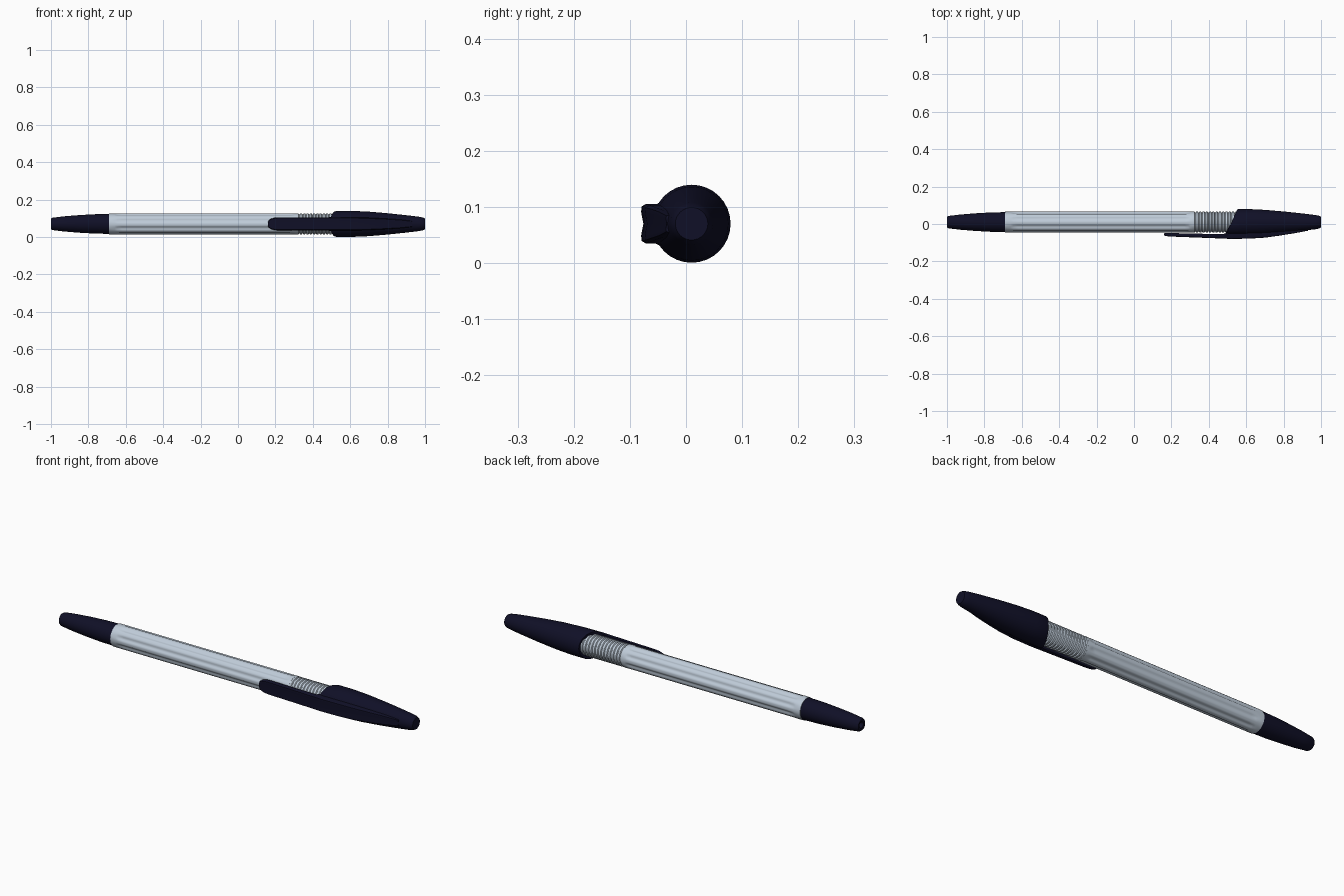
import bpy, bmesh, math

if "Cube" in bpy.data.objects:
    bpy.data.objects.remove(bpy.data.objects["Cube"])

CY, CZ = 0.01, 0.07   # pen axis


def material(name, col):
    m = bpy.data.materials.new(name)
    m.diffuse_color = (*col, 1)
    m.use_nodes = True
    m.node_tree.nodes["Principled BSDF"].inputs["Base Color"].default_value = m.diffuse_color
    return m


navy = material("dark navy plastic", (0.005, 0.005, 0.02))
grey = material("pale blue grey plastic", (0.52, 0.60, 0.69))


def loft(name, rings, mat, angle=35):
    """Skin a list of equal-length point rings and close both ends."""
    bm = bmesh.new()
    vr = [[bm.verts.new(p) for p in ring] for ring in rings]
    for a, b in zip(vr, vr[1:]):
        for i in range(len(a)):
            j = (i + 1) % len(a)
            bm.faces.new((a[i], a[j], b[j], b[i]))
    bm.faces.new(vr[0])
    bm.faces.new(vr[-1])
    bmesh.ops.recalc_face_normals(bm, faces=bm.faces)
    me = bpy.data.meshes.new(name)
    bm.to_mesh(me)
    bm.free()
    me.materials.append(mat)
    ob = bpy.data.objects.new(name, me)
    bpy.context.collection.objects.link(ob)
    bpy.ops.object.select_all(action='DESELECT')
    ob.select_set(True)
    bpy.context.view_layer.objects.active = ob
    bpy.ops.object.shade_smooth_by_angle(angle=math.radians(angle))
    return ob


def ring(x, r, n=32, slant=0.0, radius=None):
    """Circle round the axis; slant shifts x with y, radius(k) scales points."""
    pts = []
    for k in range(n):
        a = 2 * math.pi * k / n
        rr = r * (radius(k) if radius else 1)
        c = math.cos(a)
        pts.append((x + slant * c, CY + rr * c, CZ + rr * math.sin(a)))
    return pts


# Front grip, with a small recessed mouth
loft("front_grip", [ring(x, r) for x, r in (
    (-0.975, 0.012), (-0.998, 0.016), (-1.0, 0.028), (-0.992, 0.033),
    (-0.93, 0.0405), (-0.85, 0.047), (-0.77, 0.0515), (-0.685, 0.0535))], navy)


# Barrel with eight shallow lengthwise flutes
def flute(depth):
    return lambda k: 1 - depth * (0, 0, 0, 0.55, 1, 1, 0.55, 0)[k % 8]


loft("barrel", [ring(x, r, 64, 0, flute(d)) for x, r, d in (
    (-0.69, 0.050, 0), (-0.69, 0.0555, 0), (-0.66, 0.0560, 0), (-0.645, 0.0560, 0.07),
    (-0.62, 0.0560, 0.1), (0.27, 0.0560, 0.1), (0.29, 0.0560, 0.07),
    (0.30, 0.0560, 0), (0.315, 0.0560, 0), (0.315, 0.051, 0))], grey)

# Ribbed neck
neck = []
for i in range(14):
    x = 0.312 + i * 0.0175
    neck += [ring(x, 0.051), ring(x + 0.003, 0.0555),
             ring(x + 0.012, 0.0555), ring(x + 0.015, 0.051)]
loft("ribbed_neck", neck, grey, 25)

# Cap with a slanted opening
loft("cap", [ring(x, r, 32, s) for x, r, s in (
    (0.522, 0.050, 0.030), (0.522, 0.0675, 0.030), (0.528, 0.0695, 0.030),
    (0.61, 0.0695, 0.01), (0.70, 0.0655, 0), (0.80, 0.057, 0), (0.90, 0.0465, 0),
    (0.97, 0.038, 0), (0.99, 0.034, 0), (1.0, 0.029, 0), (1.0, 0.012, 0))], navy)


# Clip: rounded, slightly dished bar that flares into the cap
def clip_section(x, y_out, y_in, w, flare):
    t = min(0.008, (y_in - y_out) * 0.45)
    half = [(y_out + 0.004 * w / 0.035, 0.0), (y_out, 0.6), (y_out + 0.001, 0.88),
            (y_out + t, 1.0), (y_in - 0.002, 1.0), (y_in, 0.97 + flare)]
    up = [(x, y, CZ + w * f) for y, f in half]
    down = [(x, y, CZ - w * f) for y, f in reversed(half[1:])]
    return up + down


loft("clip", [clip_section(*s) for s in (
    (0.160, -0.060, -0.050, 0.010, 0), (0.165, -0.063, -0.049, 0.019, 0),
    (0.175, -0.065, -0.048, 0.027, 0), (0.195, -0.067, -0.048, 0.033, 0),
    (0.22, -0.068, -0.049, 0.035, 0), (0.35, -0.073, -0.052, 0.035, 0),
    (0.48, -0.078, -0.053, 0.035, 0), (0.50, -0.079, -0.046, 0.035, 0.15),
    (0.52, -0.080, -0.036, 0.035, 0.5), (0.62, -0.078, -0.034, 0.035, 0.5),
    (0.70, -0.073, -0.030, 0.033, 0.4), (0.78, -0.062, -0.022, 0.029, 0.3),
    (0.86, -0.049, -0.012, 0.024, 0.2), (0.93, -0.036, 0.0, 0.016, 0))], navy, 45)
